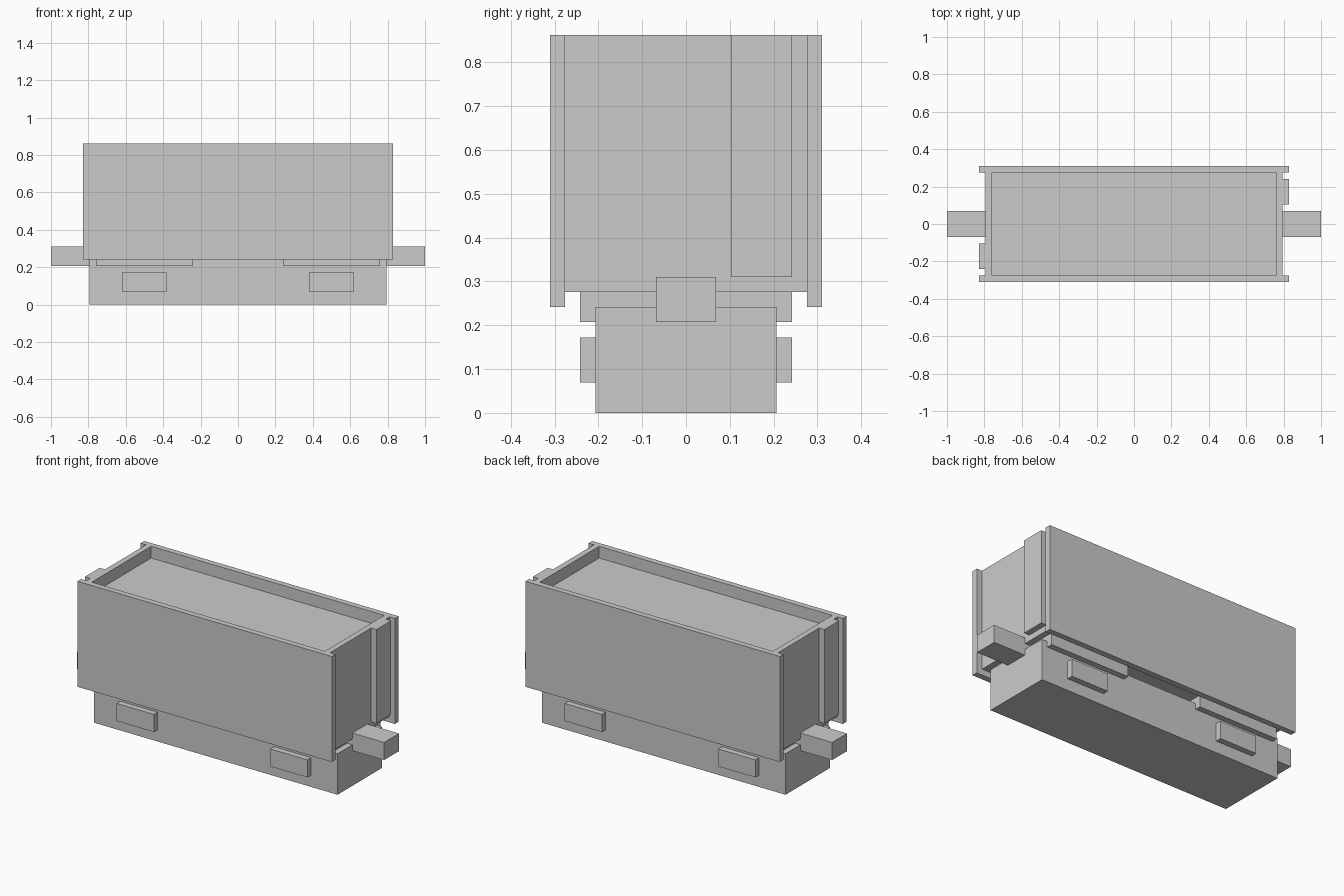
import bpy, bmesh

if "Cube" in bpy.data.objects:
    bpy.data.objects.remove(bpy.data.objects["Cube"])

U = 1 / 29  # the model sits on a regular grid, 29 steps from centre to coupler tip


def box(name, x, y, z):
    """Box between grid limits (min, max) on each axis."""
    bm = bmesh.new()
    bmesh.ops.create_cube(bm, size=1)
    lims = (x, y, z)
    for v in bm.verts:
        v.co = [(max(l) if c > 0 else min(l)) * U for c, l in zip(v.co, lims)]
    mesh = bpy.data.meshes.new(name)
    bm.to_mesh(mesh)
    bm.free()
    obj = bpy.data.objects.new(name, mesh)
    bpy.context.collection.objects.link(obj)
    return obj


# Underframe and the load block that forms the recessed floor
box("chassis", (-23, 23), (-6, 6), (0, 7))
box("load_floor", (-22, 22), (-8, 8), (8, 23))

for s, end, side in ((1, "right", "back"), (-1, "left", "front")):
    # Tall side panel overhanging the ends and the chassis
    box(f"{side}_side_panel", (-24, 24), (8 * s, 9 * s), (7, 25))
    # End wall with one off-centre raised door strip
    box(f"{end}_end_wall", (22 * s, 23 * s), (-8, 8), (8, 25))
    box(f"{end}_door_strip", (23 * s, 24 * s), (3 * s, 7 * s), (9, 25))
    # Coupler, running in over the chassis
    box(f"{end}_coupler", (21 * s, 29 * s), (-2, 2), (6, 9))
    # Bolster plate carrying the body
    box(f"{end}_bolster_plate", (7 * s, 22 * s), (-7, 7), (6, 8))
    # Axle boxes on both long sides
    for t, where in ((1, "back"), (-1, "front")):
        box(f"{where}_{end}_axle_box", (11 * s, 18 * s) if s > 0 else (-18, -11),
            (6 * t, 7 * t), (2, 5))
    # Note: door strips are rotated 180 degrees from one end to the other
